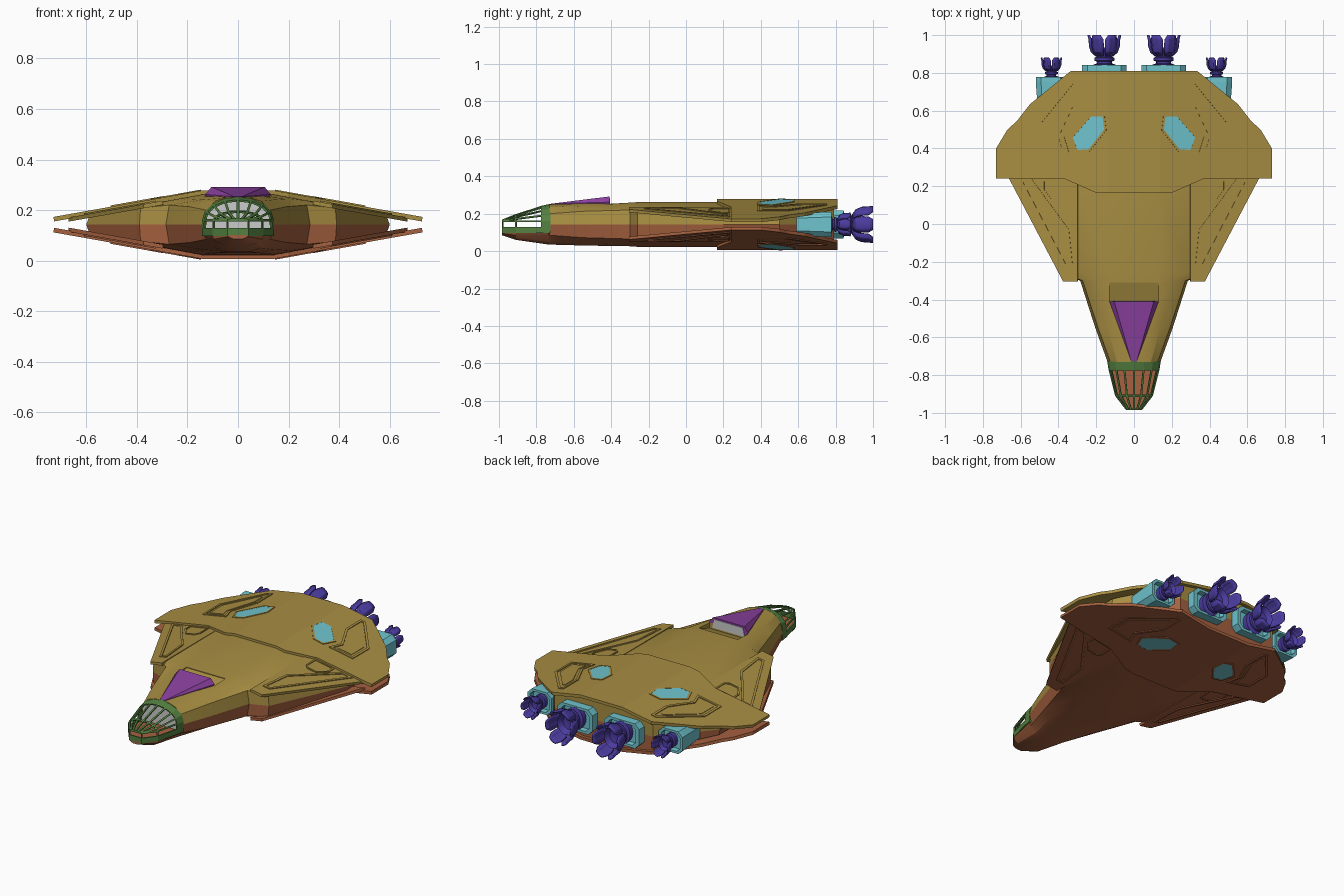
import bpy, bmesh, math
from math import sin, cos, pi, radians
from mathutils import Vector

if "Cube" in bpy.data.objects:
    bpy.data.objects.remove(bpy.data.objects["Cube"])


def mat(name, rgb):
    m = bpy.data.materials.new(name)
    m.diffuse_color = (*rgb, 1)
    m.use_nodes = True
    m.node_tree.nodes["Principled BSDF"].inputs["Base Color"].default_value = m.diffuse_color
    return m


GOLD = mat("gold", (.39, .27, .055))
RUST = mat("rust", (.38, .12, .05))
TEAL = mat("teal", (.16, .55, .61))
INDIGO = mat("indigo", (.07, .045, .35))
PURPLE = mat("purple", (.26, .053, .35))
GREEN = mat("green", (.09, .22, .053))


def finish(name, bm, m=None, smooth=None, recalc=True):
    if recalc:
        bmesh.ops.recalc_face_normals(bm, faces=bm.faces[:])
    me = bpy.data.meshes.new(name)
    bm.to_mesh(me)
    bm.free()
    ob = bpy.data.objects.new(name, me)
    bpy.context.collection.objects.link(ob)
    if m:
        me.materials.append(m)
    if smooth:
        bpy.ops.object.select_all(action='DESELECT')
        ob.select_set(True)
        bpy.context.view_layer.objects.active = ob
        bpy.ops.object.shade_smooth_by_angle(angle=radians(smooth))
    return ob


def solidify(ob, t, offset=-1):
    s = ob.modifiers.new("thickness", 'SOLIDIFY')
    s.thickness, s.offset = t, offset


def loft(bm, rings, closed=True, caps=True):
    vs = [[bm.verts.new(p) for p in r] for r in rings]
    n = len(vs[0])
    for a, b in zip(vs, vs[1:]):
        for i in range(n if closed else n - 1):
            j = (i + 1) % n
            bm.faces.new((a[i], a[j], b[j], b[i]))
    if caps:
        bm.faces.new(vs[0])
        bm.faces.new(vs[-1])
    return vs


# hull halves: y, then half-section (x, z) from side seam to roof flat
MIRROR_Z = .285
BODY = [(-.73, [(.14, .1425), (.125, .20), (.09, .235), (.045, .25)]),
        (-.55, [(.205, .1425), (.19, .213), (.14, .241), (.08, .255)]),
        (-.30, [(.285, .1425), (.272, .22), (.20, .245), (.13, .259)]),
        (-.26, [(.39, .1425), (.385, .208), (.28, .236), (.14, .262)]),
        (.20, [(.60, .1425), (.59, .17), (.30, .234), (.14, .264)]),
        (.50, [(.58, .1425), (.57, .178), (.30, .236), (.14, .265)]),
        (.79, [(.33, .1425), (.33, .225), (.25, .243), (.14, .265)])]
CHIN = [(-.985, [(.04, .183), (.038, .19), (.025, .197), (.015, .20)]),
        (-.91, [(.10, .183), (.095, .20), (.07, .217), (.04, .225)]),
        (-.735, [(.14, .183), (.125, .20), (.09, .235), (.045, .25)])]


def hull(name, stations, m, below):
    bm = bmesh.new()
    f = (lambda z: MIRROR_Z - z) if below else (lambda z: z)
    loft(bm, [[(x, y, f(z)) for x, z in s] + [(-x, y, f(z)) for x, z in reversed(s)]
              for y, s in stations])
    return finish(name, bm, m, 22)


upper = hull("upper_hull", BODY, GOLD, False)
hull("lower_hull", CHIN + BODY, RUST, True)


def convex(name, pts, m=None):
    bm = bmesh.new()
    for p in pts:
        bm.verts.new(p)
    bmesh.ops.convex_hull(bm, input=bm.verts[:])
    return finish(name, bm, m)


# recess behind the roof scoop
cutter = convex("recess_cutter", [(s * .13, y, z) for s in (1, -1) for y, z in
                ((-.31, .30), (-.31, .255), (-.41, .22), (-.41, .30))])
cutter.hide_render = True
cutter.hide_set(True)
b = upper.modifiers.new("recess", 'BOOLEAN')
b.operation, b.object, b.solver = 'DIFFERENCE', cutter, 'EXACT'

# roof scoop with rear window
convex("roof_scoop", [(s * x, y, z) for s in (1, -1) for x, y, z in
       ((.13, -.41, .262), (.105, -.41, .292), (.12, -.41, .235),
        (.015, -.725, .253), (.015, -.725, .235))], PURPLE)
convex("scoop_window", [(s * x, y, z) for s in (1, -1) for y in (-.415, -.407)
                        for x, z in ((.11, .23), (.095, .283))])
# bulkhead behind the canopy
convex("cockpit_bulkhead", [(s * x, y, z) for s in (1, -1) for y in (-.74, -.725)
       for x, z in ((.13, .105), (.12, .19), (.085, .228), (.04, .24))])


# folded armour plates, mirrored left/right and top/bottom
def plate(name, outline, lift, thick, top=GOLD, bottom=RUST, frame=0):
    for below in (False, True):
        bm = bmesh.new()
        for s in (1, -1):
            face = bm.faces.new([bm.verts.new((s * x, y, 0)) for x, y in outline])
            face.normal_update()
            if face.normal.z < 0:
                face.normal_flip()
        if frame:
            inner = bm.faces[:]
            bmesh.ops.inset_individual(bm, faces=inner, thickness=frame, use_even_offset=True)
            bmesh.ops.delete(bm, geom=inner, context='FACES')
        bmesh.ops.remove_doubles(bm, verts=bm.verts[:], dist=.0005)
        for x in (.14, -.14):
            bmesh.ops.bisect_plane(bm, geom=bm.verts[:] + bm.edges[:] + bm.faces[:],
                                   plane_co=(x, 0, 0), plane_no=(1, 0, 0))
        for v in bm.verts:
            z = .278 - .178 * max(0, abs(v.co.x) - .14) + lift
            v.co.z = MIRROR_Z - z if below else z
        if below:
            bmesh.ops.reverse_faces(bm, faces=bm.faces[:])
        ob = finish(("lower_" if below else "upper_") + name, bm,
                    bottom if below else top, recalc=False)
        solidify(ob, thick)


plate("rear_plate", [(0, .165), (.20, .165), (.37, .24), (.73, .24), (.73, .40), (.67, .50),
                     (.62, .545), (.55, .635), (.335, .81), (0, .81)], 0, .018)
plate("wing_plate", [(.298, -.305), (.375, -.305), (.672, .26), (.298, .26)], -.013, .016)
plate("rear_panel_frame", [(.295, .755), (.295, .61), (.37, .46), (.345, .38), (.505, .38),
                           (.505, .54), (.33, .755)], .005, .01, frame=.014)
plate("rear_inner_panel", [(.325, .70), (.325, .62), (.40, .46), (.385, .41), (.475, .41),
                           (.475, .53), (.34, .70)], .003, .008)
plate("wing_panel_frame", [(.325, -.225), (.37, -.225), (.61, .235), (.54, .235), (.345, -.03)],
      -.008, .01, frame=.013)
plate("wing_hatch_frame", [(.355, .235), (.355, .145), (.38, .12), (.44, .12), (.485, .18),
                           (.485, .235)], -.008, .01, frame=.009)
plate("hex_light", [(.235, .57), (.165, .57), (.157, .50), (.24, .395), (.30, .39),
                    (.325, .46)], .003, .008, TEAL, TEAL)
plate("hex_light_frame", [(.232, .58), (.157, .58), (.147, .497), (.235, .385), (.306, .38),
                          (.337, .46)], .004, .01, frame=.011)

# glazed nose canopy: loft, then cut the window openings
bm = bmesh.new()
SEG = 8
rings = []
for y, w, top in ((-.725, .142, .253), (-.77, .135, .243), (-.91, .10, .198), (-.985, .042, .168)):
    arch = [(w * cos(pi * i / SEG), y, .16 + (top - .16) * sin(pi * i / SEG)) for i in range(SEG + 1)]
    rings.append([(w, y, .098), (w, y, .125)] + arch + [(-w, y, .125), (-w, y, .098)])
vs = loft(bm, rings, closed=False, caps=False)
front = vs[-1]
bm.faces.new((front[0], front[1], front[-2], front[-1]))
bm.faces.new((front[1], front[2], front[-3], front[-2]))
bm.faces.new(front[2:-2])
bmesh.ops.recalc_face_normals(bm, faces=bm.faces[:])
windows = [f for f in bm.faces if min(v.co.y for v in f.verts) < -.8
           and min(v.co.z for v in f.verts) > .11 and len(f.verts) == 4]
bmesh.ops.inset_individual(bm, faces=windows, thickness=.005, use_even_offset=True)
bmesh.ops.delete(bm, geom=windows, context='FACES')
solidify(finish("canopy_frame", bm, GREEN, recalc=False), .008)


# engine housings: chamfered tube with a recessed rear
def housing(name, cx, w, h, y0, y1, taper):
    bm = bmesh.new()

    def ring(y, k):
        a, b, c = w / 2 * k, h / 2 * k, .028 * k
        q = [(a, b - c), (a - c, b)]
        half = q + [(-x, z) for x, z in reversed(q)]
        return [(cx + x, y, .1425 + z) for x, z in half + [(-x, -z) for x, z in half]]
    loft(bm, [ring(y0, taper), ring(y1 - .025, 1), ring(y1, 1), ring(y1, .8), ring(y1 - .03, .76)])
    finish(name, bm, TEAL)


# engine nozzle: ringed core and six flared petals
def nozzle(name, cx, y0, s):
    def pt(r, a, t):
        return (cx + .88 * r * s * cos(a), y0 + t * s, .1425 + 1.05 * r * s * sin(a))
    bm = bmesh.new()
    prof = [(.062, -.02), (.066, .012), (.066, .024), (.045, .03), (.045, .04), (.06, .045),
            (.06, .06), (.046, .065), (.05, .08), (.064, .10), (.06, .115), (.04, .085), (.015, .08)]
    loft(bm, [[pt(r, 2 * pi * i / 18, t) for i in range(18)] for r, t in prof])
    finish(name + "_core", bm, INDIGO, 30)
    bm = bmesh.new()
    for k in range(6):
        rows = [(.05, .07, 22), (.078, .09, 27), (.09, .12, 28), (.092, .155, 27), (.098, .18, 16)]
        loft(bm, [[pt(r * (1 if abs(u) < 1 else .96), k * pi / 3 + radians(w * u), t)
                   for u in (-1, -.4, .4, 1)] for r, t, w in rows], closed=False, caps=False)
    ob = finish(name + "_petals", bm, INDIGO, 25)
    solidify(ob, .008 * s, 0)


for side, s in (("left", -1), ("right", 1)):
    housing(side + "_main_housing", s * .157, .235, .15, .70, .842, .95)
    housing(side + "_outer_housing", s * .44, .16, .135, .59, .777, .85)
    nozzle(side + "_main_nozzle", s * .157, .82, 1.0)
    nozzle(side + "_outer_nozzle", s * .437, .765, .64)
